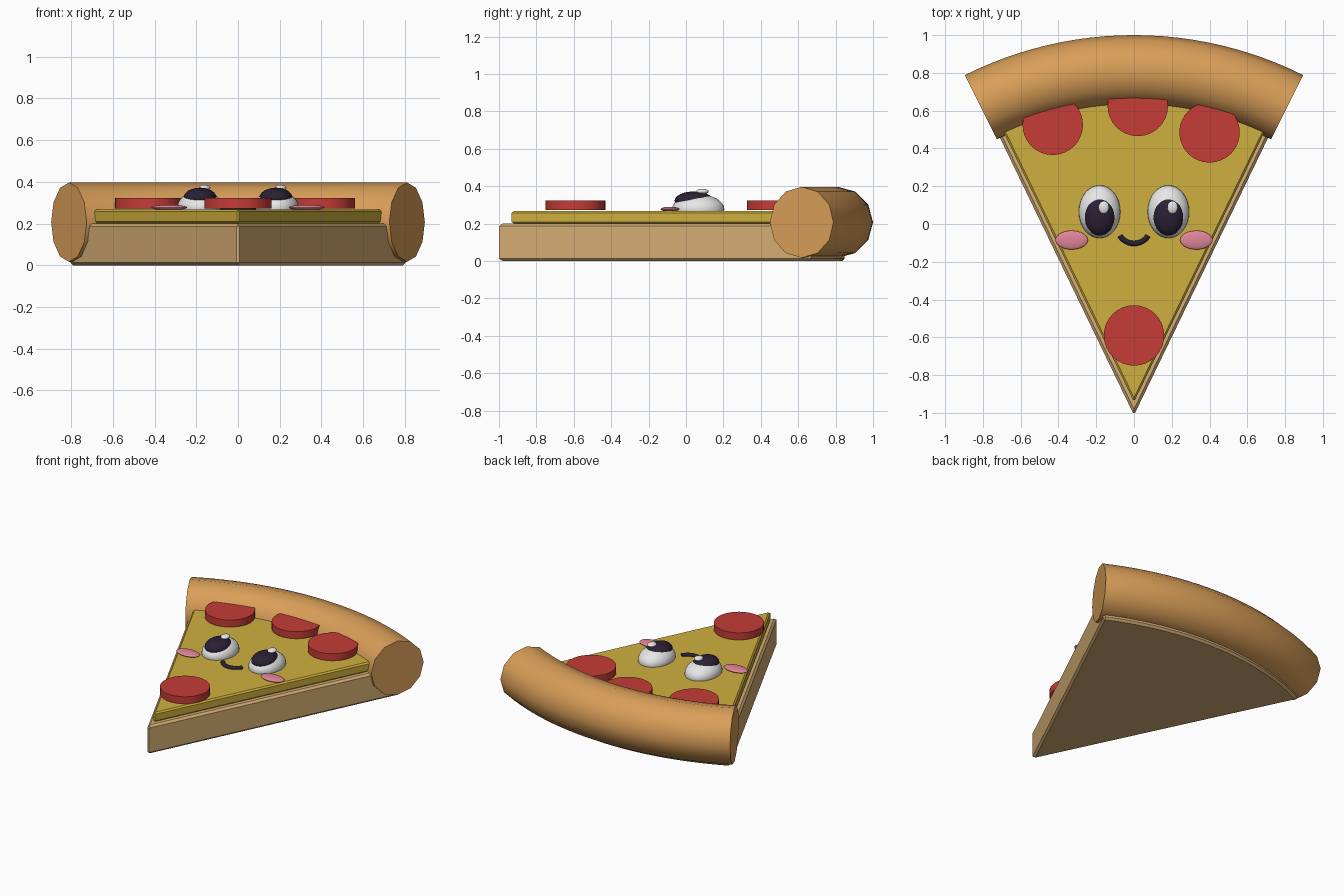
import bpy, bmesh
from math import sin, cos, pi, radians
from mathutils import Vector

cube = bpy.data.objects.get("Cube")
if cube:
    bpy.data.objects.remove(cube, do_unlink=True)


def linear(c):
    c /= 255
    return c / 12.92 if c <= 0.04045 else ((c + 0.055) / 1.055) ** 2.4


def material(name, *rgb):
    mat = bpy.data.materials.new(name)
    mat.use_nodes = True
    color = [linear(c) for c in rgb] + [1]
    mat.diffuse_color = color
    mat.node_tree.nodes["Principled BSDF"].inputs["Base Color"].default_value = color
    return mat


crust_brown = material("crust brown", 217, 158, 88)
dough_tan = material("dough tan", 215, 175, 117)
cheese_yellow = material("cheese yellow", 208, 176, 62)
pepperoni_red = material("pepperoni red", 197, 60, 54)
eye_white = material("eye white", 238, 238, 238)
eye_black = material("eye black", 42, 32, 52)
cheek_pink = material("cheek pink", 225, 133, 153)


def finish(name, bm, mat, smooth=True):
    bmesh.ops.recalc_face_normals(bm, faces=bm.faces)
    mesh = bpy.data.meshes.new(name)
    bm.to_mesh(mesh)
    bm.free()
    mesh.materials.append(mat)
    obj = bpy.data.objects.new(name, mesh)
    bpy.context.collection.objects.link(obj)
    if smooth:
        bpy.ops.object.select_all(action='DESELECT')
        obj.select_set(True)
        bpy.context.view_layer.objects.active = obj
        bpy.ops.object.shade_smooth_by_angle(angle=radians(40))
    return obj


def wedge(name, tip_y, radius, half_angle, z0, z1, bevel, mat, steps=24):
    """Slice-shaped slab with chamfered edges."""
    bm = bmesh.new()
    angles = [half_angle * (1 - 2 * i / steps) for i in range(steps + 1)]
    outline = [(0, tip_y)] + [(radius * sin(a), tip_y + radius * cos(a)) for a in angles]
    face = bm.faces.new([bm.verts.new((x, y, z0)) for x, y in outline])
    grown = bmesh.ops.extrude_face_region(bm, geom=[face], use_keep_orig=True)
    top = [v for v in grown["geom"] if isinstance(v, bmesh.types.BMVert)]
    bmesh.ops.translate(bm, verts=top, vec=(0, 0, z1 - z0))
    obj = finish(name, bm, mat, smooth=False)
    mod = obj.modifiers.new("chamfer", 'BEVEL')
    mod.width = bevel
    mod.segments = 1
    mod.limit_method = 'ANGLE'
    mod.angle_limit = radians(30)
    return obj


def arc_tube(name, center, radius, thickness, start, end, sides, steps, mat):
    """Round tube bent along a flat arc, with flat ends."""
    bm = bmesh.new()
    rings = []
    for i in range(steps + 1):
        a = start + (end - start) * i / steps
        out = Vector((cos(a), sin(a), 0))
        ring = []
        for j in range(sides):
            t = 2 * pi * j / sides
            p = Vector(center) + out * (radius + thickness * cos(t))
            p.z += thickness * sin(t)
            ring.append(bm.verts.new(p))
        rings.append(ring)
    for r, s in zip(rings, rings[1:]):
        for j in range(sides):
            k = (j + 1) % sides
            bm.faces.new((r[j], r[k], s[k], s[j]))
    bm.faces.new(rings[0])
    bm.faces.new(rings[-1])
    return finish(name, bm, mat)


def ellipsoid(name, center, radii, mat):
    bm = bmesh.new()
    bmesh.ops.create_uvsphere(bm, u_segments=32, v_segments=16, radius=1)
    bmesh.ops.scale(bm, verts=bm.verts, vec=radii)
    bmesh.ops.translate(bm, verts=bm.verts, vec=center)
    return finish(name, bm, mat)


# Dough base, cheese layer and rolled crust
wedge("dough_base", -1.012, 1.86, radians(25.8), 0, 0.2, 0.014, dough_tan)
wedge("cheese_layer", -0.942, 1.72, radians(25.8), 0.2, 0.267, 0.01, cheese_yellow)
spread = radians(26.6)
arc_tube("crust", (0, -1, 0.207), 1.81, 0.19, pi / 2 - spread, pi / 2 + spread,
         12, 24, crust_brown)

# Pepperoni discs, the back ones tucked under the crust
spots = {"front": (0, -0.59), "left": (0.4, 0.485), "right": (-0.43, 0.525), "back": (0.02, 0.625)}
for place, (x, y) in spots.items():
    bm = bmesh.new()
    bmesh.ops.create_cone(bm, cap_ends=True, segments=32, radius1=0.16, radius2=0.16, depth=0.05)
    bmesh.ops.translate(bm, verts=bm.verts, vec=(x, y, 0.298))
    finish("pepperoni_" + place, bm, pepperoni_red)

# Face: eyes, cheeks and smile
for side, s in (("left", 1), ("right", -1)):
    x = 0.182 * s
    ellipsoid("eye_" + side, (x, 0.065, 0.277), (0.11, 0.14, 0.08), eye_white)
    ellipsoid("pupil_" + side, (x, 0.042, 0.322), (0.08, 0.103, 0.05), eye_black)
    ellipsoid("eye_highlight_" + side, (x + 0.022, 0.088, 0.372), (0.028, 0.034, 0.014), eye_white)
    ellipsoid("cheek_" + side, (0.33 * s, -0.085, 0.277), (0.086, 0.05, 0.013), cheek_pink)
arc_tube("smile", (0, -0.015, 0.272), 0.088, 0.014, radians(212), radians(328),
         12, 20, eye_black)
